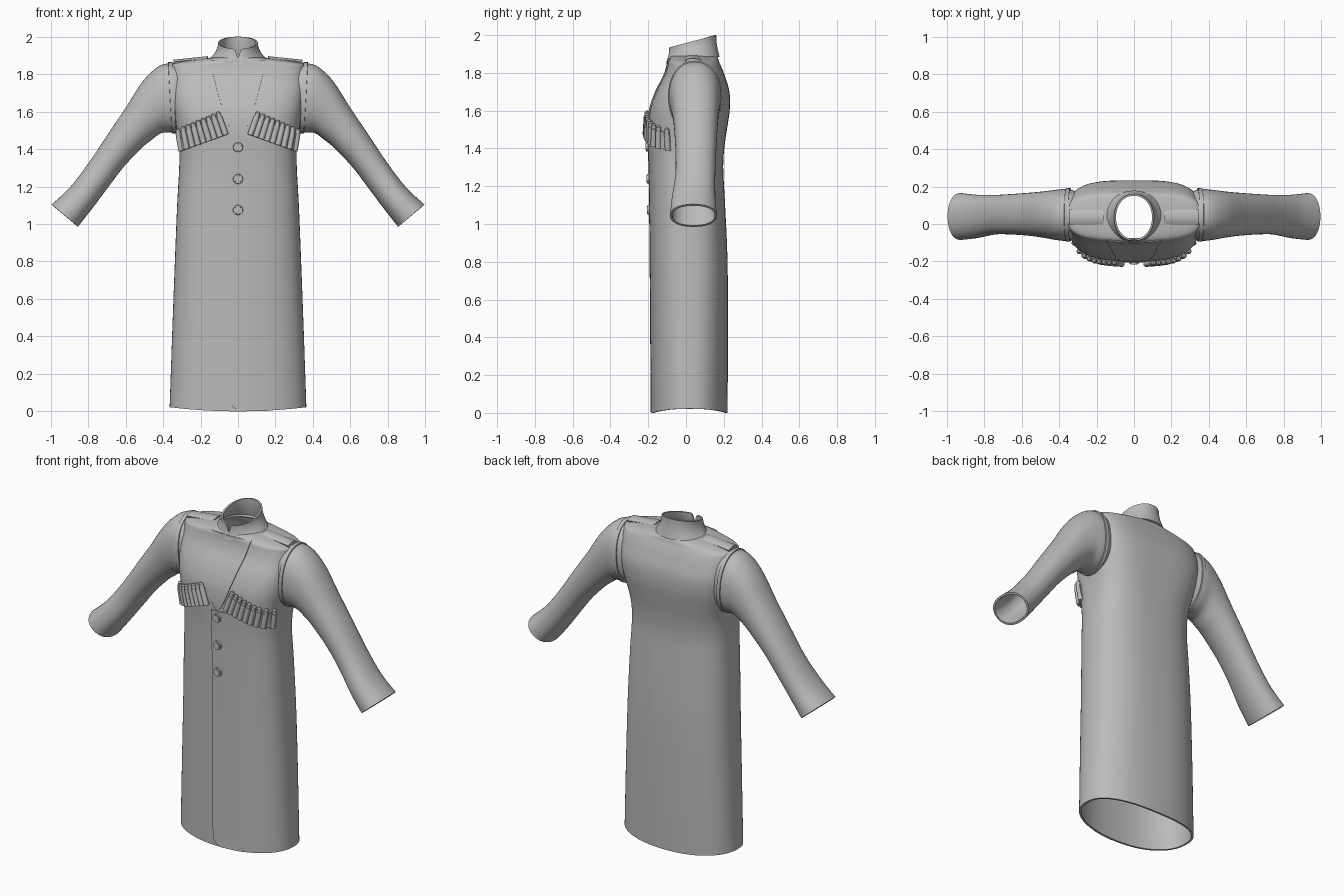
import bpy
import bmesh
from math import cos, sin, pi, exp, copysign
from mathutils import Vector

if "Cube" in bpy.data.objects:
    bpy.data.objects.remove(bpy.data.objects["Cube"], do_unlink=True)

cloth = bpy.data.materials.new("grey_cloth")
cloth.use_nodes = True
GREY = (0.5, 0.5, 0.5, 1)
cloth.diffuse_color = GREY
cloth.node_tree.nodes["Principled BSDF"].inputs["Base Color"].default_value = GREY
parts = []


def add_part(name, bm, thickness=0, offset=-1, mirror=False):
    mesh = bpy.data.meshes.new(name)
    bm.to_mesh(mesh)
    bm.free()
    mesh.materials.append(cloth)
    ob = bpy.data.objects.new(name, mesh)
    bpy.context.collection.objects.link(ob)
    if thickness:
        mod = ob.modifiers.new("thickness", 'SOLIDIFY')
        mod.thickness, mod.offset = thickness, offset
    if mirror:
        mod = ob.modifiers.new("mirror", 'MIRROR')
        mod.use_mirror_merge = mod.use_clip = False
    parts.append(ob)


def skin(rows, closed):
    """Join rows of points into a sheet or a tube."""
    bm = bmesh.new()
    vs = [[bm.verts.new(p) for p in row] for row in rows]
    n = len(vs[0])
    for a, b in zip(vs, vs[1:]):
        for i in range(n if closed else n - 1):
            j = (i + 1) % n
            bm.faces.new((a[i], a[j], b[j], b[i]))
    return bm


def refine(stations, steps):
    """Smooth a list of section values with a Catmull-Rom spline."""
    out = []
    last = len(stations) - 1
    for i in range(last):
        p0, p1, p2, p3 = (stations[min(max(k, 0), last)] for k in range(i - 1, i + 3))
        for s in range(steps):
            t = s / steps
            out.append([b + 0.5 * t * (c - a + t * (2*a - 5*b + 4*c - d + t * (3*(b - c) + d - a)))
                        for a, b, c, d in zip(p0, p1, p2, p3)])
    return out + [list(stations[-1])]


def spow(v, n):
    return copysign(abs(v) ** (2 / n), v)


def lerp(a, b, t):
    return a + (b - a) * t


# Coat body: height, half width, front y, back y, squareness
BODY = refine([
    (0.00, 0.365, -0.18, 0.22, 2.3), (0.40, 0.352, -0.183, 0.222, 2.4),
    (0.80, 0.337, -0.186, 0.22, 2.5), (1.10, 0.325, -0.189, 0.207, 2.6),
    (1.30, 0.314, -0.192, 0.197, 2.7), (1.42, 0.314, -0.197, 0.205, 2.9),
    (1.52, 0.330, -0.199, 0.22, 3.1), (1.61, 0.345, -0.189, 0.232, 3.3),
    (1.70, 0.355, -0.158, 0.23, 3.4), (1.78, 0.358, -0.117, 0.207, 3.2),
    (1.83, 0.357, -0.100, 0.188, 3.0), (1.855, 0.345, -0.096, 0.176, 2.8),
    (1.875, 0.25, -0.094, 0.17, 2.5), (1.89, 0.13, -0.085, 0.162, 2.1)], 4)


def oval(w, yf, yb, n, count):
    mid, half = (yf + yb) / 2, (yb - yf) / 2
    for i in range(count):
        a = 2 * pi * i / count
        yield w * spow(cos(a), n), mid + half * spow(sin(a), n)


rows = [[(x, y, z + 0.022 * (x / 0.365) ** 2 * max(0, 1 - z / 0.3))
         for x, y in oval(w, yf, yb, n, 80)] for z, w, yf, yb, n in BODY]
add_part("coat_body", skin(rows, True), 0.012)


def front_y(x, z):
    """Front surface of the coat body."""
    for a, b in zip(BODY, BODY[1:]):
        if z <= b[0]:
            break
    t = min(max((z - a[0]) / (b[0] - a[0]), 0), 1)
    w, yf, yb, n = (lerp(p, q, t) for p, q in zip(a[1:], b[1:]))
    s = min(abs(x) / w, 0.97)
    return (yf + yb) / 2 - (yb - yf) / 2 * (1 - s ** n) ** (1 / n)


# Stand collar, with a notch at the front
collar = []
for k in range(7):
    t = k / 6
    row = []
    flare = (1 - t) ** 2
    base = oval(0.106 + 0.042 * flare, -0.09 - 0.015 * flare, 0.16 + 0.018 * flare, 2.1, 128)
    for x, y in base:
        top = 1.935 + 0.065 * (y + 0.09) / 0.25
        if y < 0:
            top -= 0.045 * exp(-(x / 0.011) ** 2)
        bottom = 1.855 + 0.03 * min(max((y + 0.1) / 0.13, 0), 1)
        row.append((x, y, lerp(bottom, top, t)))
    collar.append(row)
add_part("collar", skin(collar, True), 0.01)

# Sleeves: upper x, z, lower x, z, front y, back y
SLEEVE = [
    (0.325, 1.858, 0.30, 1.505, -0.08, 0.175), (0.37, 1.858, 0.35, 1.49, -0.09, 0.187),
    (0.43, 1.838, 0.41, 1.485, -0.085, 0.182), (0.51, 1.76, 0.46, 1.45, -0.073, 0.174),
    (0.60, 1.62, 0.515, 1.405, -0.063, 0.167), (0.70, 1.472, 0.61, 1.305, -0.056, 0.16),
    (0.80, 1.322, 0.69, 1.20, -0.056, 0.155), (0.90, 1.193, 0.78, 1.08, -0.075, 0.156),
    (0.995, 1.105, 0.855, 0.985, -0.085, 0.165)]


def sleeve_ring(ux, uz, lx, lz, yf, yb, grow=1.0):
    row = []
    for i in range(48):
        a = 2 * pi * i / 48
        c, s = grow * spow(cos(a), 2.2), grow * spow(sin(a), 2.2)
        row.append(((ux + lx) / 2 + s * (ux - lx) / 2,
                    (yf + yb) / 2 + c * (yb - yf) / 2,
                    (uz + lz) / 2 + s * (uz - lz) / 2))
    return row


add_part("sleeves", skin([sleeve_ring(*r) for r in refine(SLEEVE, 4)], True), 0.012, mirror=True)

# Raised seam around each armhole
band = []
for shift, grow in ((-0.02, 0.96), (-0.02, 1.03), (0.002, 1.035), (0.004, 0.97)):
    ux, uz, lx, lz, yf, yb = SLEEVE[1]
    band.append(sleeve_ring(ux + shift, uz, lx + shift, lz, yf, yb, grow))
add_part("armhole_seams", skin(band, True), mirror=True)


def front_sheet(name, left, right, z0, z1, lift, thickness, rows=40, cols=16):
    """Thin cloth layer lying on the front; lift(u) is its height above the body."""
    grid = []
    for k in range(rows + 1):
        z = lerp(z0, z1, k / rows)
        row = []
        for i in range(cols + 1):
            u = i / cols
            x = lerp(left(z), right(z), u)
            row.append((x, front_y(x, z) - lift(u), z))
        grid.append(row)
    add_part(name, skin(grid, False), thickness, 0)


# Chest bib between the collar and the first button
def bib_half(z):
    t = (z - 1.458) / 0.417
    return 0.002 + 0.148 * max(t, 0) ** 0.62


front_sheet("chest_bib", lambda z: -bib_half(z), bib_half, 1.458, 1.875, lambda u: 0.003, 0.006)

# Overlapping front flap, rounded at its lower corner
front_sheet("front_flap", lambda z: -0.04 + 0.05 * max(0, 1 - z / 0.05) ** 2, lambda z: 0.16,
            0.002, 1.45, lambda u: 0.004 - 0.009 * u, 0.006, rows=72)

# Buttons
bm = bmesh.new()
for z in (1.41, 1.24, 1.075):
    for radius, depth in ((0.028, 0.02), (0.021, 0.028)):
        made = bmesh.ops.create_cone(bm, cap_ends=True, segments=24, radius1=radius,
                                     radius2=radius * 0.9, depth=depth)["verts"]
        for v in made:
            x, y, h = v.co
            v.co = (x, front_y(0, z) - 0.005 - h, z + y)
    bmesh.ops.recalc_face_normals(bm, faces=bm.faces)
add_part("buttons", bm)


# Cartridge loops on the chest
def loop_point(t, s, lift):
    x = lerp(lerp(0.065, 0.303, t), lerp(0.108, 0.322, t), s)
    z = lerp(lerp(1.475, 1.39, t), lerp(1.595, 1.505, t), s)
    return Vector((x, front_y(x, z) - lift, z))


bm = bmesh.new()
COUNT = 9
for k in range(COUNT):
    t = k / (COUNT - 1)
    low, high = loop_point(t, 0, 0.016), loop_point(t, 1, 0.016)
    axis = high - low
    turn = axis.to_track_quat('Z', 'Y').to_matrix().to_4x4()
    for start, end, r1, r2 in ((0, 0.8, 0.0155, 0.0155), (0.8, 0.97, 0.0125, 0.0125),
                               (0.97, 1.03, 0.0125, 0.007)):
        turn.translation = low + axis * (start + end) / 2
        bmesh.ops.create_cone(bm, cap_ends=True, segments=14, radius1=r1, radius2=r2,
                              depth=axis.length * (end - start), matrix=turn)
add_part("cartridges", bm, mirror=True)

backing = [[loop_point(lerp(-0.04, 1.03, i / 20), s, 0.006) for i in range(21)]
           for s in (0.0, 0.2, 0.4, 0.6, 0.8)]
add_part("cartridge_backing", skin(backing, False), 0.014, 0, mirror=True)

# Shoulder straps, narrowed at the collar end
strap = []
for v in range(-4, 5):
    row = []
    for i in range(13):
        u = i / 12
        half = 0.036 * min(1, 0.7 + 4 * u)
        y = half * v / 4
        row.append((lerp(0.16, 0.343, u), 0.036 + y, lerp(1.885, 1.866, u) - 8 * y * y))
    strap.append(row)
add_part("shoulder_straps", skin(strap, False), 0.022, 0, mirror=True)

# Apply the modifiers and smooth the cloth while keeping edges sharp
bpy.ops.object.select_all(action='DESELECT')
for ob in parts:
    ob.select_set(True)
bpy.context.view_layer.objects.active = parts[0]
bpy.ops.object.convert(target='MESH')
bpy.ops.object.shade_smooth_by_angle(angle=0.65)
